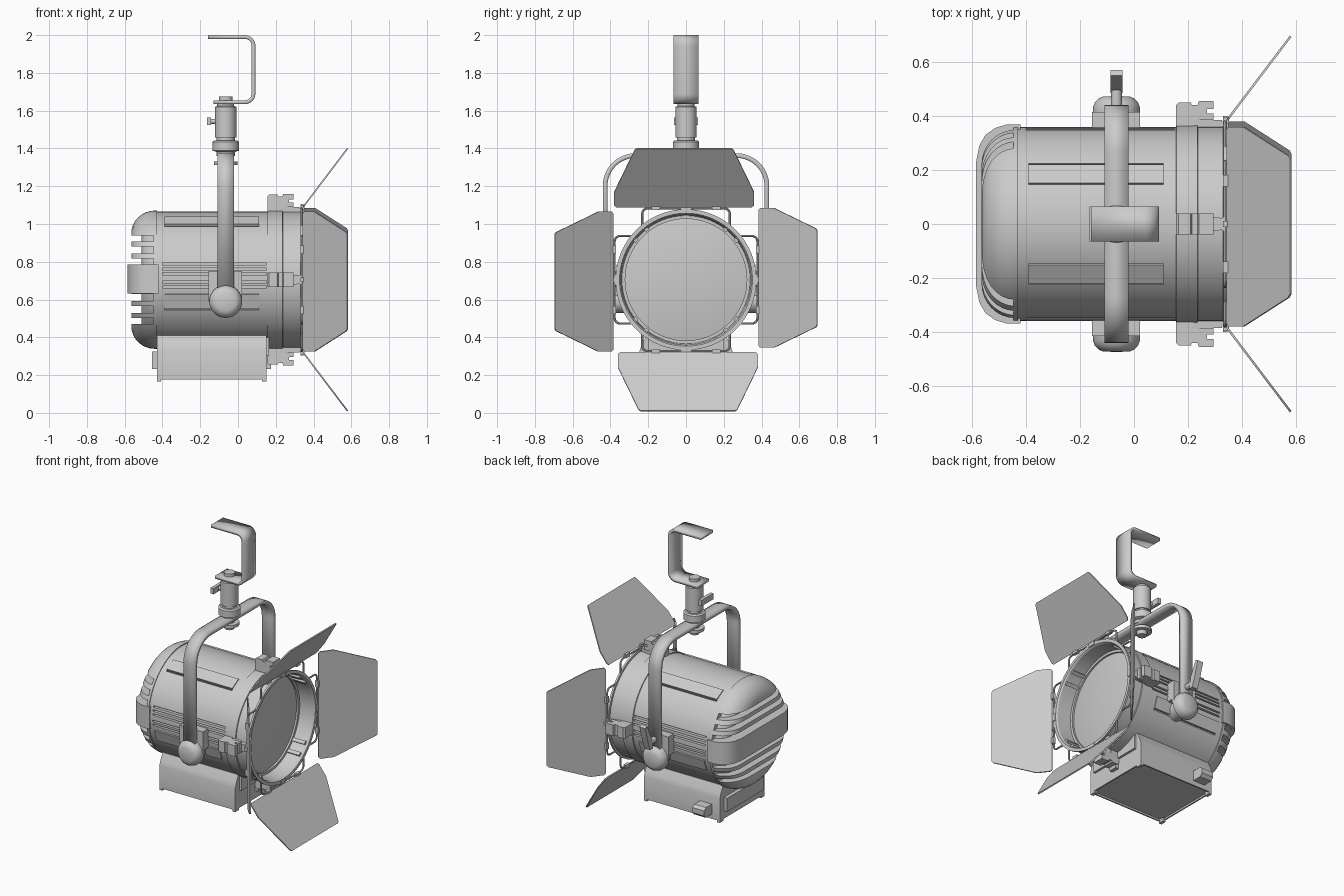
import bpy, bmesh
from math import pi, sin, cos, radians
from mathutils import Matrix, Vector as V

if "Cube" in bpy.data.objects:
    bpy.data.objects.remove(bpy.data.objects["Cube"])

T, R = Matrix.Translation, Matrix.Rotation
CZ = 0.705                                   # height of the lamp axis
HX = T((0, 0, CZ))
AX = HX @ R(pi / 2, 4, 'Y')                  # lathe axis along x
PX = -0.065                                  # x of the yoke


def finish(name, bm, M=Matrix()):
    bmesh.ops.remove_doubles(bm, verts=bm.verts, dist=1e-5)
    bm.transform(M)
    bmesh.ops.recalc_face_normals(bm, faces=bm.faces)
    me = bpy.data.meshes.new(name)
    bm.to_mesh(me)
    bm.free()
    ob = bpy.data.objects.new(name, me)
    bpy.context.collection.objects.link(ob)
    return ob


def boxes(name, spans, M=Matrix()):
    """spans: list of (lo, hi[, matrix]) boxes joined in one object"""
    bm = bmesh.new()
    for lo, hi, *m in spans:
        lo, hi = V(lo), V(hi)
        S = T((lo + hi) / 2) @ Matrix.Diagonal((*(hi - lo), 1))
        bmesh.ops.create_cube(bm, size=1, matrix=(m[0] if m else Matrix()) @ S)
    return finish(name, bm, M)


def lathe(name, prof, M, n=64):
    bm = bmesh.new()
    rings = [[bm.verts.new((r * cos(2 * pi * i / n), r * sin(2 * pi * i / n), a)) for i in range(n)]
             for a, r in prof]
    for p, q in zip(rings, rings[1:]):
        for i in range(n):
            j = (i + 1) % n
            bm.faces.new((p[i], p[j], q[j], q[i]))
    return finish(name, bm, M)


def cyl(name, r, a, b, M, n=32):
    return lathe(name, [(a, 0), (a, r), (b, r), (b, 0)], M, n)


def prism(name, poly, lo, hi, M=Matrix()):
    bm = bmesh.new()
    f = bm.faces.new([bm.verts.new((x, y, lo)) for x, y in poly])
    e = bmesh.ops.extrude_face_region(bm, geom=[f])['geom']
    bmesh.ops.translate(bm, verts=[v for v in e if isinstance(v, bmesh.types.BMVert)], vec=(0, 0, hi - lo))
    return finish(name, bm, M)


def fillet(pts, r, n=8):
    pts = [V(p) for p in pts]
    out = [pts[0]]
    for a, p, b in zip(pts, pts[1:], pts[2:]):
        s, e = p + (a - p).normalized() * r, p + (b - p).normalized() * r
        c = s + e - p                        # centre of a right-angle corner
        out += [c + (s - c) * cos(t) + (e - c) * sin(t) for t in (pi / 2 * i / n for i in range(n + 1))]
    return out + [pts[-1]]


def ribbon(name, pts, width, thick):
    bm = bmesh.new()
    rows = [(bm.verts.new(p - width / 2), bm.verts.new(p + width / 2)) for p in pts]
    for (a, b), (c, d) in zip(rows, rows[1:]):
        bm.faces.new((a, b, d, c))
    ob = finish(name, bm)
    m = ob.modifiers.new('thick', 'SOLIDIFY')
    m.thickness, m.offset = thick, 0


def wire(name, pts, r, M):
    cu = bpy.data.curves.new(name, 'CURVE')
    cu.dimensions, cu.bevel_depth, cu.bevel_resolution, cu.use_fill_caps = '3D', r, 2, True
    sp = cu.splines.new('POLY')
    sp.points.add(len(pts) - 1)
    for q, p in zip(sp.points, pts):
        q.co = (*(M @ p), 1)
    tmp = bpy.data.objects.new(name, cu)
    bpy.context.collection.objects.link(tmp)
    bpy.context.view_layer.update()
    me = bpy.data.meshes.new_from_object(tmp.evaluated_get(bpy.context.evaluated_depsgraph_get()))
    bpy.data.objects.remove(tmp)
    bpy.context.collection.objects.link(bpy.data.objects.new(name, me))


def cut(ob, cutter):
    m = ob.modifiers.new('cut', 'BOOLEAN')
    m.object, m.operation, m.solver = cutter, 'DIFFERENCE', 'EXACT'
    bpy.context.view_layer.objects.active = ob
    bpy.ops.object.modifier_apply(modifier=m.name)
    bpy.data.objects.remove(cutter)


# Housing with louvre slots
body = lathe('housing', [(-.435, 0), (-.435, .36), (.155, .36), (.157, .366), (.235, .366), (.237, .36),
                         (.33, .36), (.332, .373), (.345, .373), (.345, .352), (.335, .345), (.215, .338),
                         (.215, 0)], AX, 96)
louvres = [(s * a, s) for s in (-1, 1) for a in (30.5, 108.5)]
slots = [((-.39, .040 if s > 0 else -.05, .342), (.11, .05 if s > 0 else -.04, .4), R(-radians(a), 4, 'X'))
         for a, s in louvres]
slots += [((-.4, min(s * .33, s * .42), z), (.15, max(s * .33, s * .42), z + .011))
          for s in (-1, 1) for z in (.078, .052, .026, -.018, -.044)]
cut(body, boxes('slot_cutter', slots, HX))
boxes('louvre_panels', [((-.39, -.04, .35), (.11, .04, .3655), R(-radians(a), 4, 'X')) for a, s in louvres], HX)

# Finned rear cap, inner core and middle band
arc = [(-.44 - .125 * cos(t), .245 + .121 * sin(t)) for t in (pi / 2 * i / 8 for i in range(9))]
cap = lathe('rear_cap', [(-.565, 0)] + arc + [(-.43, .366), (-.43, 0)], AX, 96)
gaps = [(.075, .112), (.14, .175), (.203, .235)]
cut(cap, boxes('fin_cutter', [((-.7, -.5, min(s * a, s * b)), (-.447, .5, max(s * a, s * b)))
                              for s in (-1, 1) for a, b in gaps], HX))
lathe('rear_core', [(-.51, 0), (-.51, .26), (-.495, .3), (-.465, .325), (-.44, .335), (-.44, 0)], AX)
half = [(-.42, .368), (-.475, .368), (-.515, .355), (-.55, .33), (-.573, .29), (-.585, .23)]
prism('rear_band', half + [(x, -y) for x, y in reversed(half)], .632, .785)

# Lens and its retaining ring
lathe('lens', [(.2, 0), (.2, .325), (.222, .325), (.236, .24), (.247, .12), (.25, 0)], AX)
lathe('lens_ring', [(.21, .342), (.235, .342), (.235, .322), (.21, .322)], AX)
boxes('lens_ring_ribs', [((.22, -.012, .33), (.33, .012, .345), R(pi / 4 + k * pi / 2 + d, 4, 'X'))
                         for k in range(4) for d in (-.12, .12)], HX)

# Barn doors with hinge wires and accessory clips, four around the axis
d = V((.235, 0, .31))
L = d.length
d.normalize()
side, nrm = V((0, 1, 0)), V((0, 1, 0)).cross(d)
SL = Matrix((side, d, nrm)).transposed().to_4x4()
for k in range(4):
    K = HX @ R(k * pi / 2, 4, 'X')
    prism('barn_door', [(-.37, .012), (-.358, 0), (.358, 0), (.37, .012), (.37, .1), (.262, L - .01), (.25, L),
                        (-.25, L), (-.262, L - .01), (-.37, .1)], -.004, .004, K @ T((.345, -.01, .385)) @ SL)
    wire('hinge_wire', fillet([(.338, -.232, .275), (.338, -.232, .378), (.338, .232, .378), (.338, .232, .275)],
                              .03), .006, K)
    boxes('hinge_knuckles', [((.33, t - .022, .37), (.352, t + .022, .395)) for t in (-.16, .16)]
          + [((.325, -.026, .355), (.35, .026, .38)), ((.33, -.012, .37), (.347, .012, .4))], K)
    prism('accessory_clip', [(.155, .355), (.155, .44), (.165, .45), (.21, .45), (.215, .44), (.235, .44),
                             (.24, .455), (.295, .455), (.295, .425), (.27, .425), (.27, .41), (.295, .41),
                             (.295, .385), (.22, .385), (.22, .355)], -.038, .038, K @ R(pi / 2, 4, 'X'))
    prism('clip_tongue', [(.2, -.038), (.325, -.022), (.325, .022), (.2, .038)], .355, .385, K)

# Ballast box with end lips, feet and cable inlet
PROF = Matrix(((0, 0, 1, 0), (1, 0, 0, 0), (0, 1, 0, 0), (0, 0, 0, 1)))    # (y, z) outline swept along x
prism('ballast_box', [(-.245, .19), (.245, .19), (.245, .33), (.235, .36), (.21, .41), (-.21, .41),
                      (-.235, .36), (-.245, .33)], -.43, .15, PROF)
boxes('ballast_rim', [((-.43, s * .24 - .005, .178), (.15, s * .24 + .005, .2)) for s in (-1, 1)]
      + [((x, -.24, .178), (x + .01, .24, .2)) for x in (-.43, .14)])
boxes('ballast_feet', [((x, s * .225 - .02, .165), (x + .022, s * .225 + .02, .19))
                       for x in (-.43, .128) for s in (-1, 1)])
boxes('ballast_end_lips', [((-.455, -.2, .232), (-.43, .2, .325)), ((.15, -.03, .232), (.175, .03, .325)),
                           ((.15, -.2, .3), (.165, .2, .4))])
prism('cable_inlet', [(.24, .21), (.31, .21), (.33, .23), (.33, .265), (.31, .28), (.24, .28)], -.37, -.28, PROF)

# Yoke, pivots and tilt lock
ribbon('yoke', fillet([(PX, -.428, .56), (PX, -.428, 1.362), (PX, .428, 1.362), (PX, .428, .56)], .16, 12),
       V((.088, 0, 0)), .025)
for s in (-1, 1):
    Y = T((PX, 0, .59)) @ R(-s * pi / 2, 4, 'X')
    lathe('pivot_knob', [(.405, 0), (.405, .087), (.432, .087), (.45, .08), (.465, .066), (.472, .05), (.474, 0)], Y)
    cyl('pivot_shaft', .06, .3, .41, Y)
    boxes('pivot_bracket', [((-.155, min(s * .33, s * .395), .62), (.022, max(s * .33, s * .395), .75)),
                            ((-.155, min(s * .395, s * .415), .59), (.022, max(s * .395, s * .415), .75))])
cyl('tilt_lock_stem', .02, .42, .51, T((PX, 0, .72)) @ R(-pi / 2, 4, 'X'), 20)
prism('tilt_lock_lever', [(.485, .68), (.515, .68), (.535, .73), (.57, .85), (.55, .86), (.5, .76)],
      PX - .022, PX + .022, PROF)

# Spigot, clamp and hook
UP = T((PX, 0, 0))
lathe('yoke_bolt', [(1.285, 0), (1.285, .03), (1.312, .035), (1.312, .062), (1.332, .062), (1.332, .03),
                    (1.36, .03), (1.36, 0)], UP, 32)
lathe('spigot_clamp', [(1.36, 0), (1.36, .05), (1.382, .05), (1.388, .07), (1.435, .07), (1.443, .06),
                       (1.443, .048), (1.458, .048), (1.458, .056), (1.62, .056), (1.625, .045), (1.64, .045),
                       (1.64, 0)], UP, 48)
cyl('hook_bolt', .036, 1.64, 1.675, UP, 24)
cyl('clamp_screw', .013, -.15, -.09, T((0, 0, 1.543)) @ R(pi / 2, 4, 'Y'), 16)
boxes('clamp_wing', [((-.165, -.064, 1.523), (-.142, .064, 1.563))])
ribbon('hook', fillet([(-.13, 0, 1.645), (.082, 0, 1.645), (.082, 0, 1.99), (-.16, 0, 1.99)], .045), V((0, .13, 0)), .02)

# Smooth shading with sharp edges kept
bpy.ops.object.select_all(action='SELECT')
bpy.context.view_layer.objects.active = body
bpy.ops.object.shade_smooth_by_angle(angle=radians(30))
